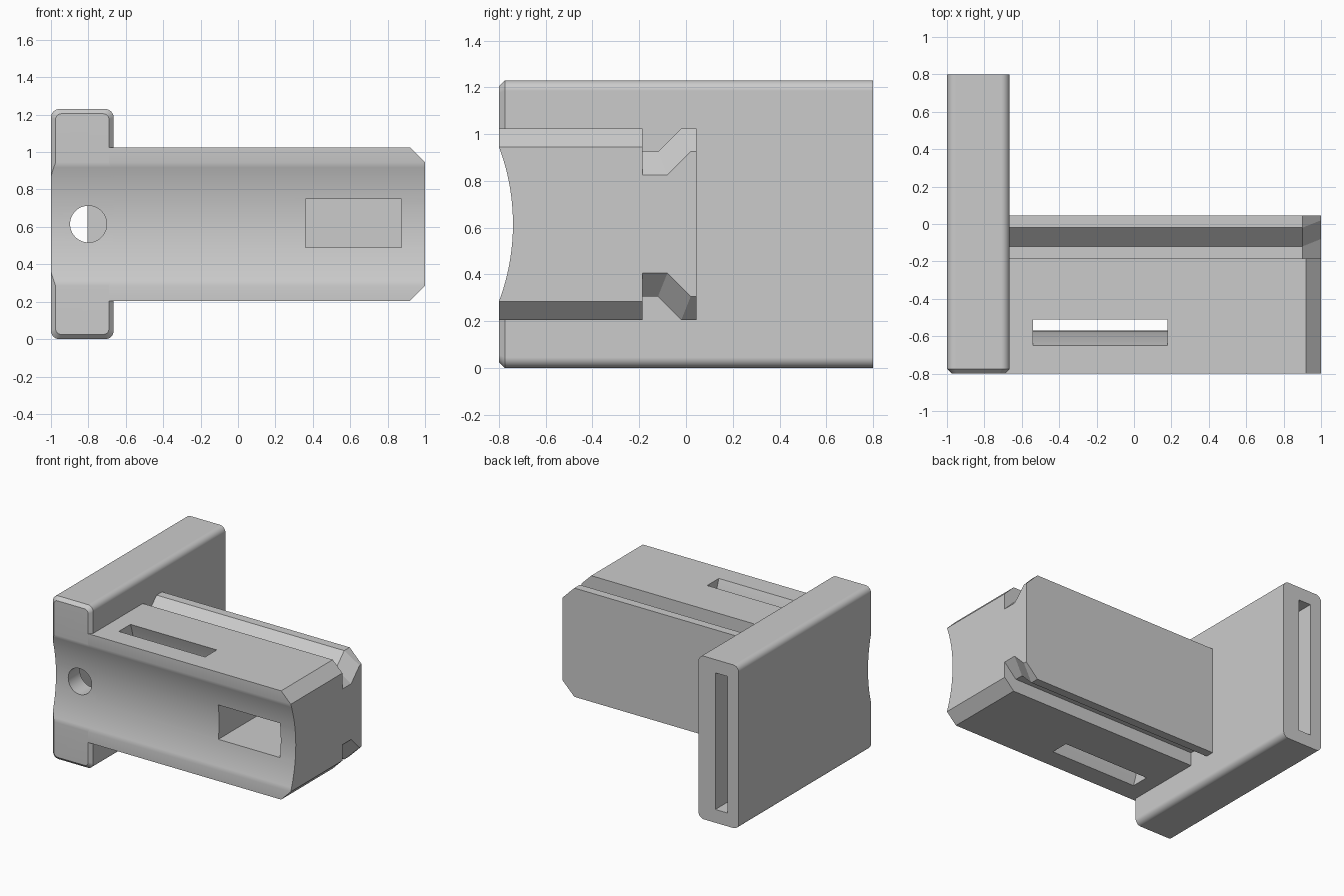
import bpy, bmesh, math

old = bpy.data.objects.get("Cube")
if old:
    bpy.data.objects.remove(old)

MID = 0.615            # mid height
ARC_Y = -1.68          # axis of the curved front

grey = bpy.data.materials.new("plain grey")
grey.use_nodes = True
grey.diffuse_color = (0.6, 0.6, 0.6, 1)
grey.node_tree.nodes["Principled BSDF"].inputs["Base Color"].default_value = (0.6, 0.6, 0.6, 1)


def loft(name, axis, stations):
    """Closed solid through matching 2D rings placed along the x or y axis."""
    bm = bmesh.new()
    rings = []
    for pos, pts in stations:
        place = (lambda a, b: (pos, a, b)) if axis == "x" else (lambda a, b: (a, pos, b))
        rings.append([bm.verts.new(place(a, b)) for a, b in pts])
    n = len(rings[0])
    for r, s in zip(rings, rings[1:]):
        for i in range(n):
            j = (i + 1) % n
            bm.faces.new((r[i], r[j], s[j], s[i]))
    bm.faces.new(rings[0])
    bm.faces.new(rings[-1])
    bmesh.ops.recalc_face_normals(bm, faces=bm.faces)
    mesh = bpy.data.meshes.new(name)
    bm.to_mesh(mesh)
    bm.free()
    mesh.materials.append(grey)
    ob = bpy.data.objects.new(name, mesh)
    bpy.context.collection.objects.link(ob)
    return ob


def arc(cx, cz, r, a0, a1, n):
    angles = [math.radians(a0 + (a1 - a0) * i / n) for i in range(n + 1)]
    return [(cx + r * math.cos(a), cz + r * math.sin(a)) for a in angles]


def rect(a0, a1, b0, b1):
    return [(a0, b0), (a1, b0), (a1, b1), (a0, b1)]


def round_rect(x0, x1, z0, z1, r):
    corners = [(x1 - r, z1 - r), (x0 + r, z1 - r), (x0 + r, z0 + r), (x1 - r, z0 + r)]
    return [p for k, (x, z) in enumerate(corners) for p in arc(x, z, r, 90 * k, 90 * k + 90, 8)]


def mirrored(half):
    """Mirror (y, height above middle) points to both sides of the middle."""
    return [(y, MID + h) for y, h in half] + [(y, MID - h) for y, h in reversed(half)]


def combine(ob, other, operation):
    bpy.context.view_layer.objects.active = ob
    mod = ob.modifiers.new("combine", "BOOLEAN")
    mod.operation, mod.solver, mod.object = operation, "EXACT", other
    bpy.ops.object.modifier_apply(modifier=mod.name)


# Upright plate: rounded long edges, chamfered front rim
plate_rim = round_rect(-1, -0.665, 0, 2 * MID, 0.045)
plate_inset = round_rect(-0.975, -0.69, 0.025, 2 * MID - 0.025, 0.03)
plate = loft("end_plate", "y", [(-0.8, plate_inset), (-0.775, plate_rim), (0.8, plate_rim)])

# Main block with a chamfered free end
block = [(-0.69, 0.41), (0.92, 0.41), (1, 0.33)]
body = loft("main_block", "y", [(y, mirrored(block)) for y in (-0.8, -0.185)])

# Hooked rail behind the block, chamfered at the free end
rail = mirrored([(-0.25, 0.31), (-0.12, 0.31), (-0.02, 0.41), (0.045, 0.41)])
rail_end = mirrored([(-0.25, 0.21), (-0.08, 0.21), (0.02, 0.31), (0.045, 0.31)])
hook = loft("rear_rail", "x", [(-0.69, rail), (0.9, rail), (1, rail_end)])
combine(body, hook, "UNION")

# Cutters
groove_ring = arc(ARC_Y, MID, 0.94, 0, 360, 192)[:-1]
groove = loft("front_groove_cutter", "x", [(x, groove_ring) for x in (-1.2, 1.2)])
band = arc(ARC_Y, MID, 1.11, -30, 30, 32) + arc(ARC_Y, MID, 1.24, 30, -30, 32)
strap = loft("strap_slot_cutter", "x", [(x, band) for x in (-0.54, 0.18)])
pocket_ring = rect(0.36, 0.875, 0.49, 0.75)
pocket = loft("pocket_cutter", "y", [(y, pocket_ring) for y in (-1, -0.15)])
slot_ring = rect(-0.905, -0.805, 0.1, 1.13)
slot = loft("back_slot_cutter", "y", [(y, slot_ring) for y in (-0.6, 1)])
hole_ring = arc(-0.8, MID, 0.098, 0, 360, 48)[:-1]
hole = loft("round_hole_cutter", "y", [(y, hole_ring) for y in (-1, -0.5)])

for part, cutters in ((body, (groove, strap, pocket)), (plate, (groove, slot, hole))):
    for cutter in cutters:
        combine(part, cutter, "DIFFERENCE")

for helper in (hook, groove, strap, pocket, slot, hole):
    bpy.data.objects.remove(helper)

# Smooth curves, sharp edges
for part in (body, plate):
    bpy.ops.object.select_all(action="DESELECT")
    part.select_set(True)
    bpy.context.view_layer.objects.active = part
    bpy.ops.object.shade_smooth_by_angle(angle=math.radians(25))
    part.modifiers.new("even shading", "WEIGHTED_NORMAL").keep_sharp = True
